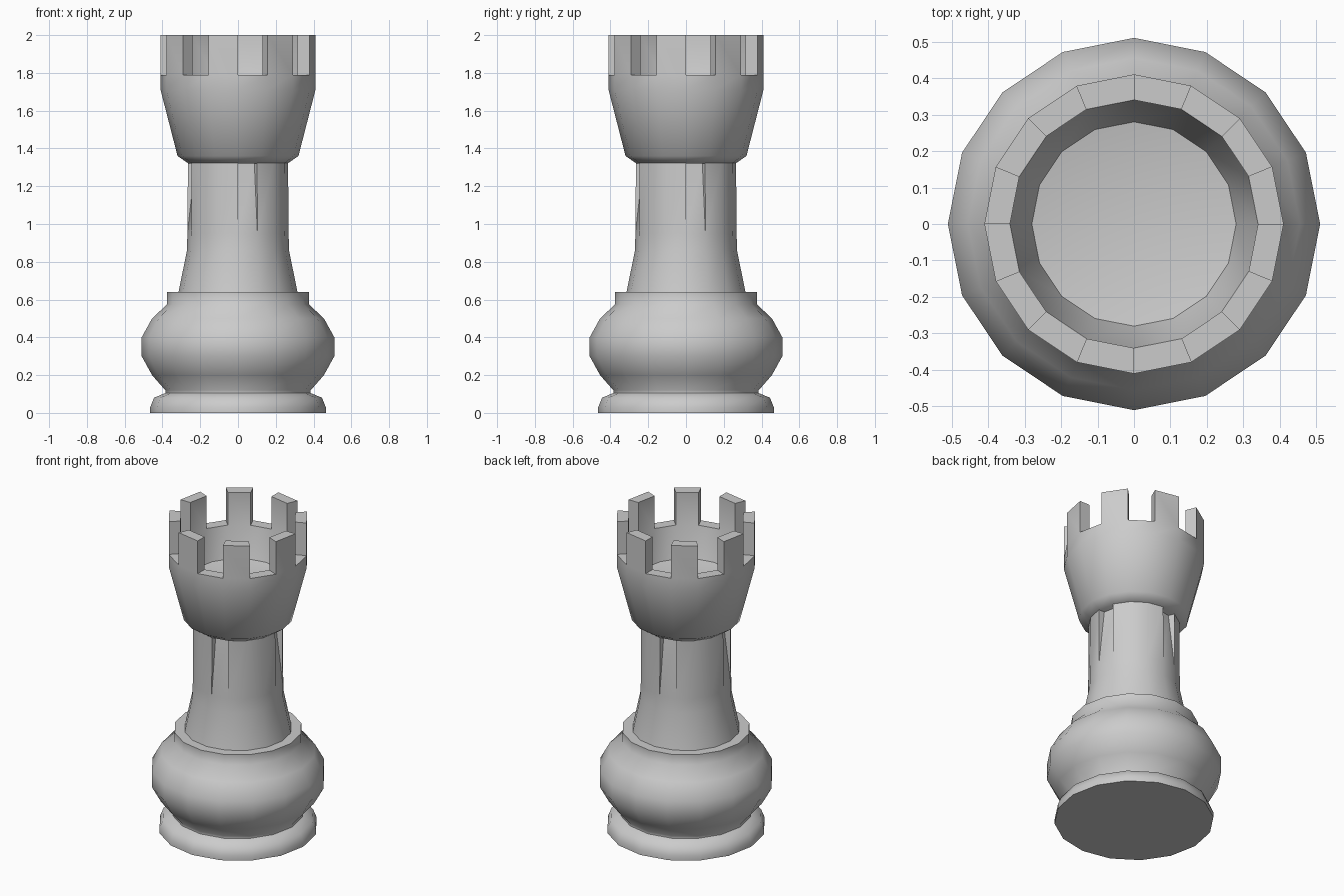
import bpy, bmesh
from math import cos, sin, pi

if "Cube" in bpy.data.objects:
    bpy.data.objects.remove(bpy.data.objects["Cube"])

SIDES = 16


def lathe(profile):
    """Revolve (radius, z) points; returns the bmesh and its bands of faces."""
    bm = bmesh.new()
    rings = []
    for r, z in profile:
        if r == 0:
            rings.append([bm.verts.new((0, 0, z))] * SIDES)
        else:
            rings.append([bm.verts.new((r * cos(2 * pi * i / SIDES), r * sin(2 * pi * i / SIDES), z))
                          for i in range(SIDES)])
    bands = []
    for a, b in zip(rings, rings[1:]):
        band = []
        for i in range(SIDES):
            j = (i + 1) % SIDES
            corners = list(dict.fromkeys([a[i], a[j], b[j], b[i]]))
            band.append(bm.faces.new(corners))
        bands.append(band)
    return bm, bands


def finish(bm, name, angle=50):
    bmesh.ops.remove_doubles(bm, verts=bm.verts, dist=1e-4)
    bmesh.ops.recalc_face_normals(bm, faces=bm.faces)
    mesh = bpy.data.meshes.new(name)
    bm.to_mesh(mesh)
    bm.free()
    obj = bpy.data.objects.new(name, mesh)
    bpy.context.collection.objects.link(obj)
    bpy.ops.object.select_all(action='DESELECT')
    obj.select_set(True)
    bpy.context.view_layer.objects.active = obj
    bpy.ops.object.shade_smooth_by_angle(angle=angle * pi / 180)


# Base: foot ring, round bulge and collar
bm, _ = lathe([(0, 0), (0.465, 0), (0.465, 0.03), (0.445, 0.08), (0.385, 0.105),
               (0.385, 0.12), (0.455, 0.2), (0.51, 0.3), (0.51, 0.4), (0.455, 0.5),
               (0.375, 0.575), (0.375, 0.64), (0.315, 0.64), (0, 0.64)])
finish(bm, "base")

# Shaft: four faces sink inwards towards the top as shallow tapering slots
bm, bands = lathe([(0.315, 0.64), (0.27, 0.86), (0.268, 0.95), (0.265, 1.325)])
for face in bmesh.ops.extrude_discrete_faces(bm, faces=bands[2][::4])["faces"]:
    for v in face.verts:
        if v.co.z > 1.2:
            v.co.x *= 0.85
            v.co.y *= 0.85
finish(bm, "shaft")

# Crown: flared cup with every second rim face raised into a battlement
bm, bands = lathe([(0, 1.32), (0.262, 1.32), (0.32, 1.36), (0.41, 1.71), (0.41, 1.79),
                   (0.34, 1.79), (0.28, 1.6), (0, 1.55)])
for face in bmesh.ops.extrude_discrete_faces(bm, faces=bands[4][1::2])["faces"]:
    for v in face.verts:
        v.co.z = 2.0
finish(bm, "crown")
